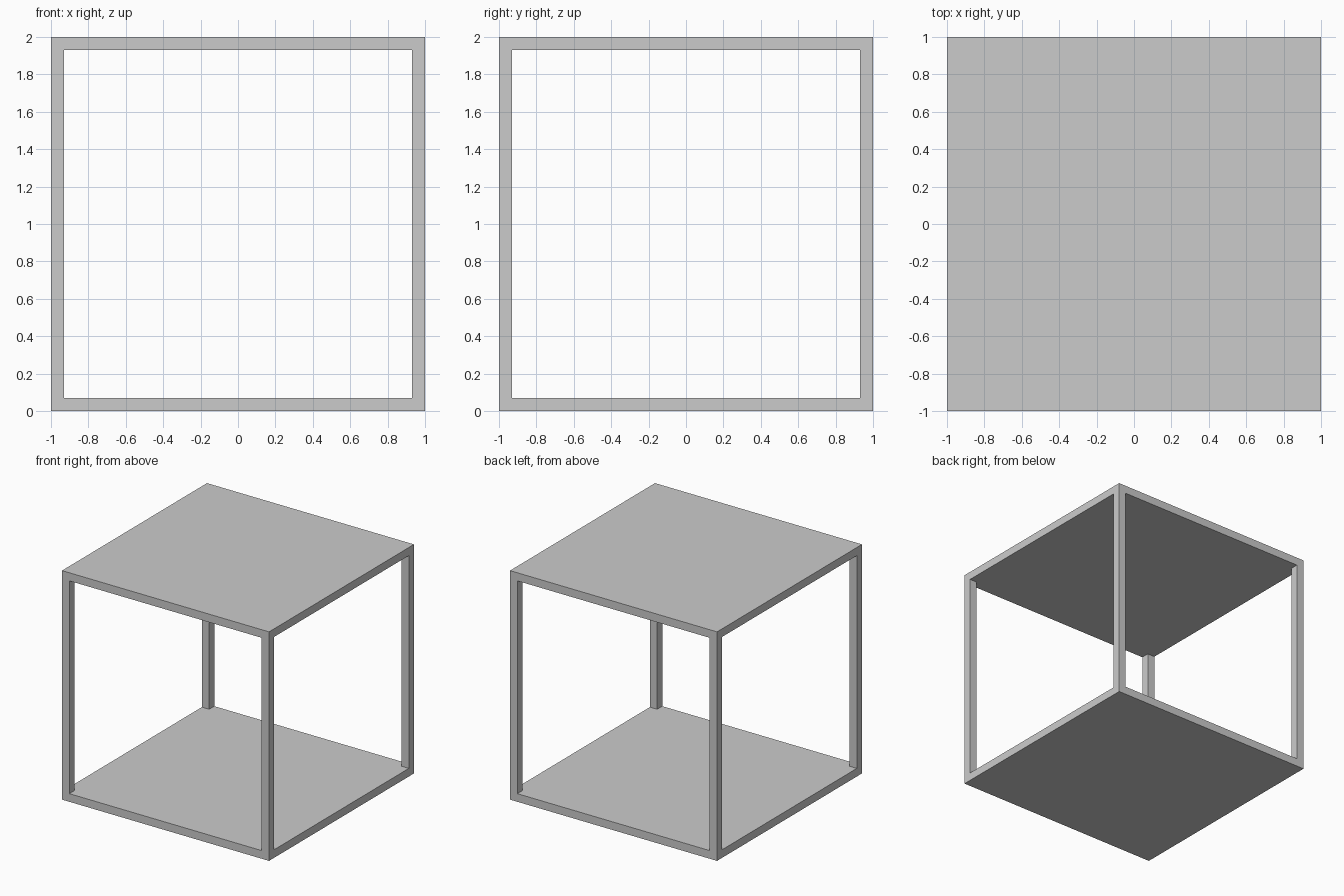
import bpy

if "Cube" in bpy.data.objects:
    bpy.data.objects.remove(bpy.data.objects["Cube"])

SIZE = 2.0   # outer edge length
T = 0.071    # slab and post thickness


def box(name, dims):
    bpy.ops.mesh.primitive_cube_add(size=1, location=(0, 0, SIZE / 2))
    ob = bpy.context.object
    ob.name = name
    ob.scale = dims
    bpy.ops.object.transform_apply(location=False, rotation=False, scale=True)
    return ob


# Solid block that becomes the top slab, bottom slab and four corner posts
frame = box("open_cube_frame", (SIZE, SIZE, SIZE))

# Openings running right through, front to back and side to side
inner = SIZE - 2 * T
through = SIZE + 1
for name, dims in (("front_back_opening", (inner, through, inner)),
                   ("side_opening", (through, inner, inner))):
    cutter = box(name, dims)
    cutter.hide_render = True
    mod = frame.modifiers.new(name, 'BOOLEAN')
    mod.operation = 'DIFFERENCE'
    mod.solver = 'EXACT'
    mod.object = cutter
    bpy.context.view_layer.objects.active = frame
    bpy.ops.object.modifier_apply(modifier=mod.name)
    bpy.data.objects.remove(cutter)
